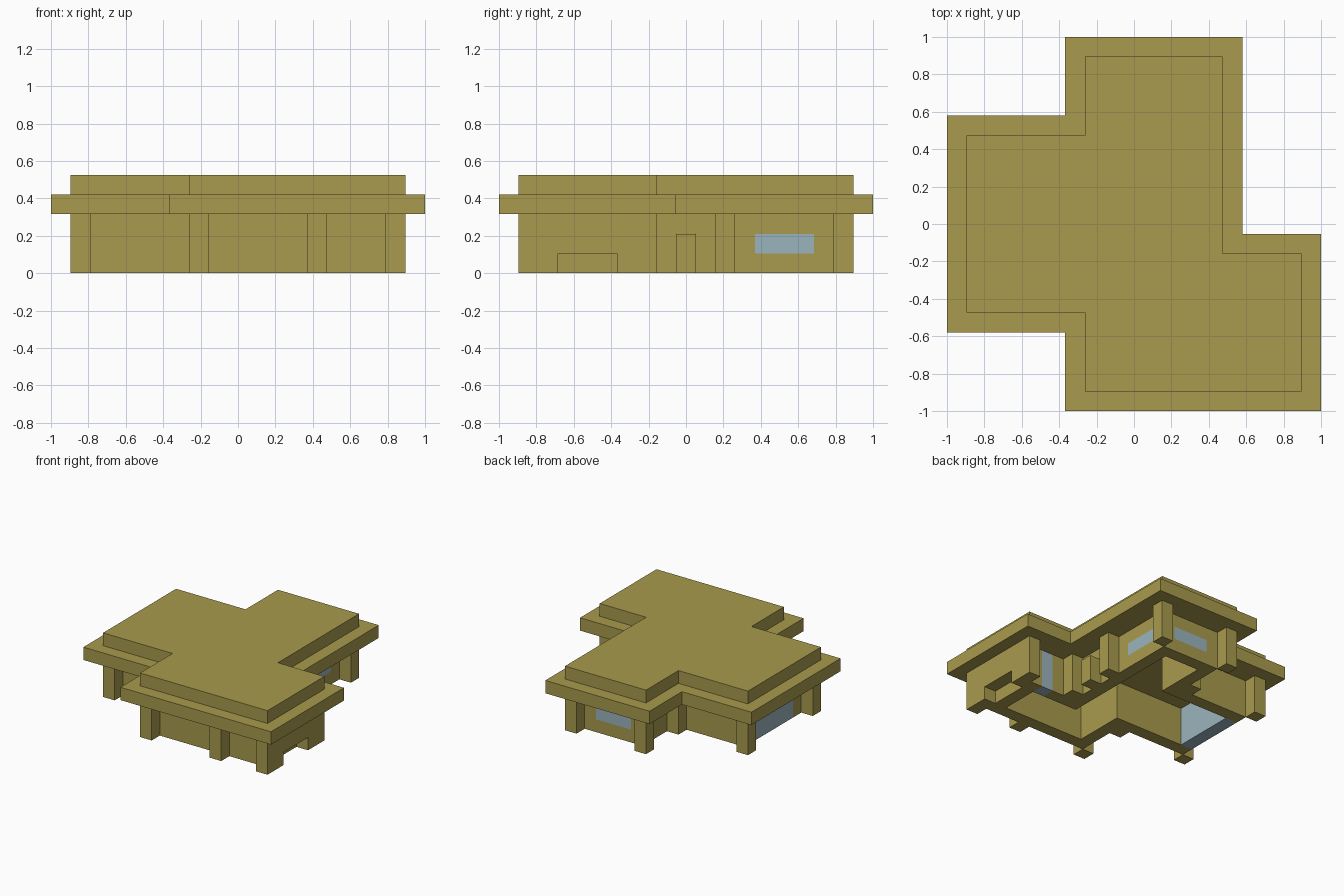
import bpy
import bmesh
from mathutils import Vector

cube = bpy.data.objects.get("Cube")
if cube:
    bpy.data.objects.remove(cube, do_unlink=True)

U = 2 / 19  # building module


def make_material(name, rgb):
    m = bpy.data.materials.new(name)
    m.use_nodes = True
    m.diffuse_color = (*rgb, 1)
    m.node_tree.nodes["Principled BSDF"].inputs["Base Color"].default_value = (*rgb, 1)
    return m


KHAKI = make_material("khaki", (0.397, 0.323, 0.074))
GLASS = make_material("pale blue glass", (0.328, 0.456, 0.509))


def place(x, y, z):
    return Vector((x * U - 1, y * U - 1, z * U))


def finish(name, bm, material):
    bmesh.ops.recalc_face_normals(bm, faces=bm.faces)
    mesh = bpy.data.meshes.new(name)
    bm.to_mesh(mesh)
    bm.free()
    mesh.materials.append(material)
    obj = bpy.data.objects.new(name, mesh)
    bpy.context.collection.objects.link(obj)
    return obj


def box(name, x, y, z, material=KHAKI):
    """Box from (low, high) pairs in modules."""
    bm = bmesh.new()
    bmesh.ops.create_cube(bm, size=1)
    for v in bm.verts:
        v.co = place(*(r[0] if c < 0 else r[1] for c, r in zip(v.co, (x, y, z))))
    return finish(name, bm, material)


def slab(name, outline, low, high):
    bm = bmesh.new()
    face = bm.faces.new([bm.verts.new(place(x, y, low)) for x, y in outline])
    grown = bmesh.ops.extrude_face_region(bm, geom=[face], use_keep_orig=True)["geom"]
    verts = [g for g in grown if isinstance(g, bmesh.types.BMVert)]
    bmesh.ops.translate(bm, verts=verts, vec=(0, 0, (high - low) * U))
    return finish(name, bm, KHAKI)


def ring(name, outer, inner, low, high):
    bm = bmesh.new()
    loops = [[bm.verts.new(place(x, y, z)) for x, y in line]
             for line, z in ((outer, low), (outer, high), (inner, high), (inner, low))]
    n = len(outer)
    for i in range(n):
        j = (i + 1) % n
        for k in range(4):
            a, b = loops[k], loops[(k + 1) % 4]
            bm.faces.new((a[i], a[j], b[j], b[i]))
    return finish(name, bm, KHAKI)


def inset(outline, d):
    """Move every edge of a clockwise outline inward by d."""
    pts = [Vector(p) for p in outline]
    result = []
    for i, p in enumerate(pts):
        a = (p - pts[i - 1]).normalized()
        b = (pts[(i + 1) % len(pts)] - p).normalized()
        result.append(p + d * Vector((a.y + b.y, -a.x - b.x)))
    return result


# Stepped roof
plan = [(6, 19), (15, 19), (15, 9), (19, 9), (19, 0),
        (6, 0), (6, 4), (0, 4), (0, 15), (6, 15)]
slab("roof_eaves", plan, 3, 4)
slab("roof_top", inset(plan, 1), 4, 5)

# Hollow walls with glazed openings
walls = ring("walls", inset(plan, 2), inset(plan, 3), 0, 3)
glazing = {
    "right_window": ((12, 13), (13, 16), (1, 2)),
    "back_window": ((9, 12), (16, 17), (1, 2)),
    "west_glass_wall": ((2, 3), (7, 12), (0, 3)),
    "entrance_glass_wall": ((15, 16), (6, 7), (0, 3)),
}


def cut(target, x, y, z):
    cutter = box("cutter", x, y, z)
    cutter.hide_render = True
    mod = target.modifiers.new("opening", "BOOLEAN")
    mod.operation = "DIFFERENCE"
    mod.solver = "EXACT"
    mod.object = cutter
    bpy.context.view_layer.objects.active = target
    bpy.ops.object.modifier_apply(modifier=mod.name)
    bpy.data.objects.remove(cutter, do_unlink=True)


for name, (x, y, z) in glazing.items():
    # The cutter overshoots the wall thickness and the open ends
    thin_x = x[1] - x[0] == 1 and y[1] - y[0] > 1
    grow = lambda r, e: (r[0] - e, r[1] + e)
    cut(walls, grow(x, 0.3 if thin_x else 0), grow(y, 0 if thin_x else 0.3),
        grow(z, 0.3 if z[0] == 0 else 0))
    box(name, x, y, z, GLASS)

# Garage front with a low opening
garage = box("garage_front", (17, 18), (1, 8), (0, 3))
cut(garage, (17 - 0.01, 18.3), (3, 6), (-0.3, 1))

# Columns under the eaves
columns = [(7, 17), (13, 17), (13, 11), (13, 7), (13, 1),
           (7, 1), (7, 5), (1, 5), (1, 13), (7, 13)]
for i, (x, y) in enumerate(columns):
    box(f"column_{i + 1}", (x, x + 1), (y, y + 1), (0, 3))

# Entrance door block
box("entrance_door", (13, 14), (9, 10), (0, 2))
